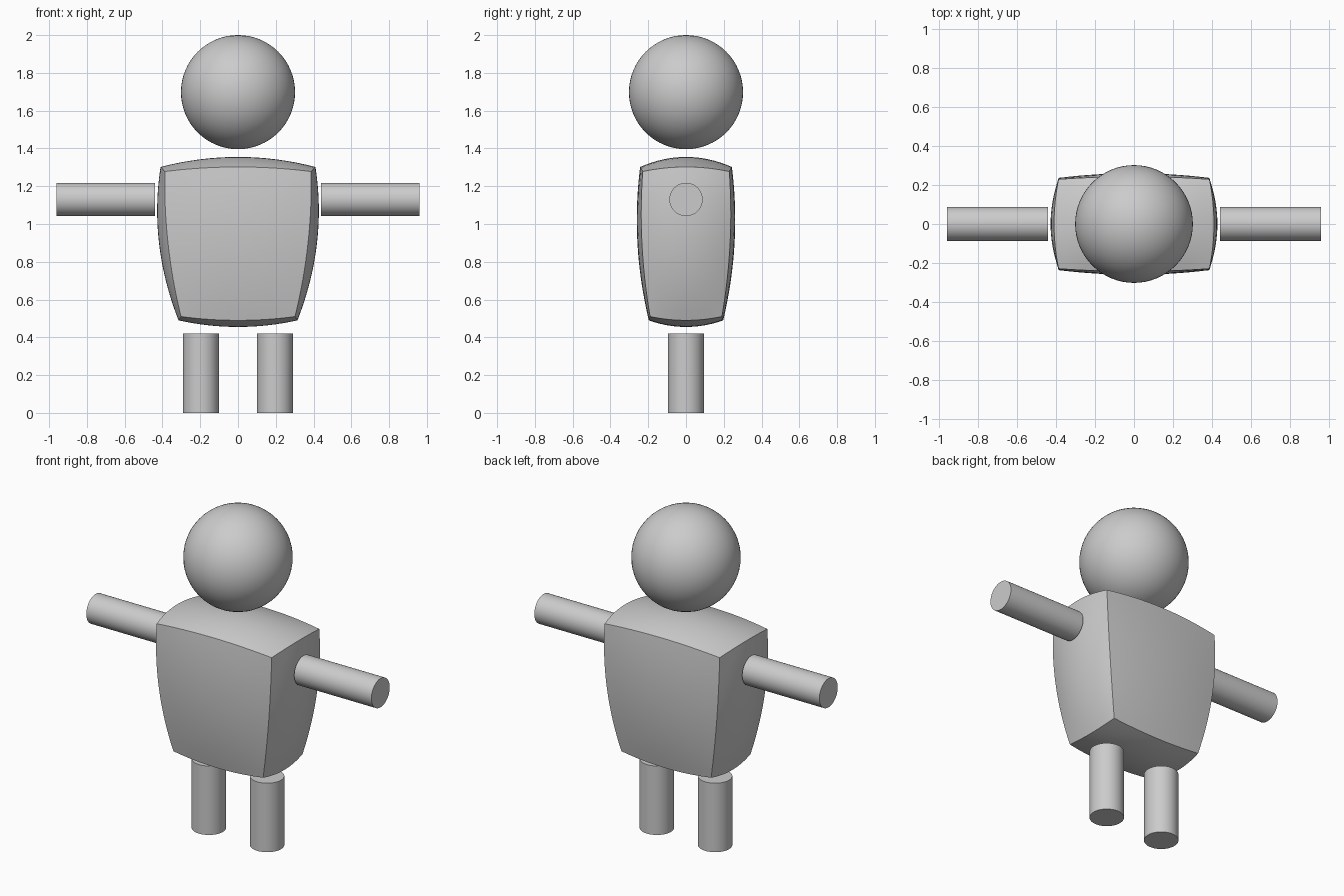
import bpy, bmesh, math

if "Cube" in bpy.data.objects:
    bpy.data.objects.remove(bpy.data.objects["Cube"])

grey = bpy.data.materials.new("plain grey")
grey.diffuse_color = (0.6, 0.6, 0.6, 1)
grey.use_nodes = True
grey.node_tree.nodes["Principled BSDF"].inputs["Base Color"].default_value = grey.diffuse_color


def finish(obj, name):
    obj.name = name
    obj.data.materials.append(grey)
    bpy.ops.object.select_all(action='DESELECT')
    obj.select_set(True)
    bpy.context.view_layer.objects.active = obj
    bpy.ops.object.shade_smooth_by_angle(angle=math.radians(35))


def limb(name, radius, length, location, rotation=(0, 0, 0)):
    bpy.ops.mesh.primitive_cylinder_add(vertices=64, radius=radius, depth=length,
                                        location=location, rotation=rotation)
    finish(bpy.context.object, name)


def bulge(t, low, mid, high):
    """Parabola through low, mid and high at t = -1, 0, 1."""
    return mid + (high - low) / 2 * t + ((high + low) / 2 - mid) * t * t


def blend(t, edge, centre):
    return edge + (centre - edge) * (1 - t * t)


def swell(a, b, corner, edge, centre):
    """Domed face height from its corner, edge-middle and centre values."""
    return blend(b, blend(a, corner, edge), blend(a, edge, centre))


# Head
bpy.ops.mesh.primitive_uv_sphere_add(segments=64, ring_count=32, radius=0.302,
                                     location=(0, 0, 1.698))
finish(bpy.context.object, "head")

# Torso: a subdivided box with every face bulging outward
bm = bmesh.new()
bmesh.ops.create_cube(bm, size=2)
bmesh.ops.subdivide_edges(bm, edges=bm.edges[:], cuts=15, use_grid_fill=True)
for v in bm.verts:
    a, b, c = v.co
    width = blend(b, bulge(c, 0.302, 0.370, 0.387), bulge(c, 0.315, 0.418, 0.41))
    depth = blend(a, bulge(c, 0.19, 0.233, 0.229), bulge(c, 0.197, 0.257, 0.243))
    top = swell(a, b, 1.278, 1.302, 1.355)
    bottom = swell(a, b, 0.51, 0.49, 0.455)
    v.co = (a * width, b * depth, bottom + (top - bottom) * (c + 1) / 2)
mesh = bpy.data.meshes.new("torso")
bm.to_mesh(mesh)
bm.free()
torso = bpy.data.objects.new("torso", mesh)
bpy.context.collection.objects.link(torso)
finish(torso, "torso")

# Floating arms and legs
for side, s in (("left", -1), ("right", 1)):
    limb(side + "_arm", 0.088, 0.52, (s * 0.70, 0, 1.13), (0, math.pi / 2, 0))
    limb(side + "_leg", 0.095, 0.42, (s * 0.196, 0, 0.21))
